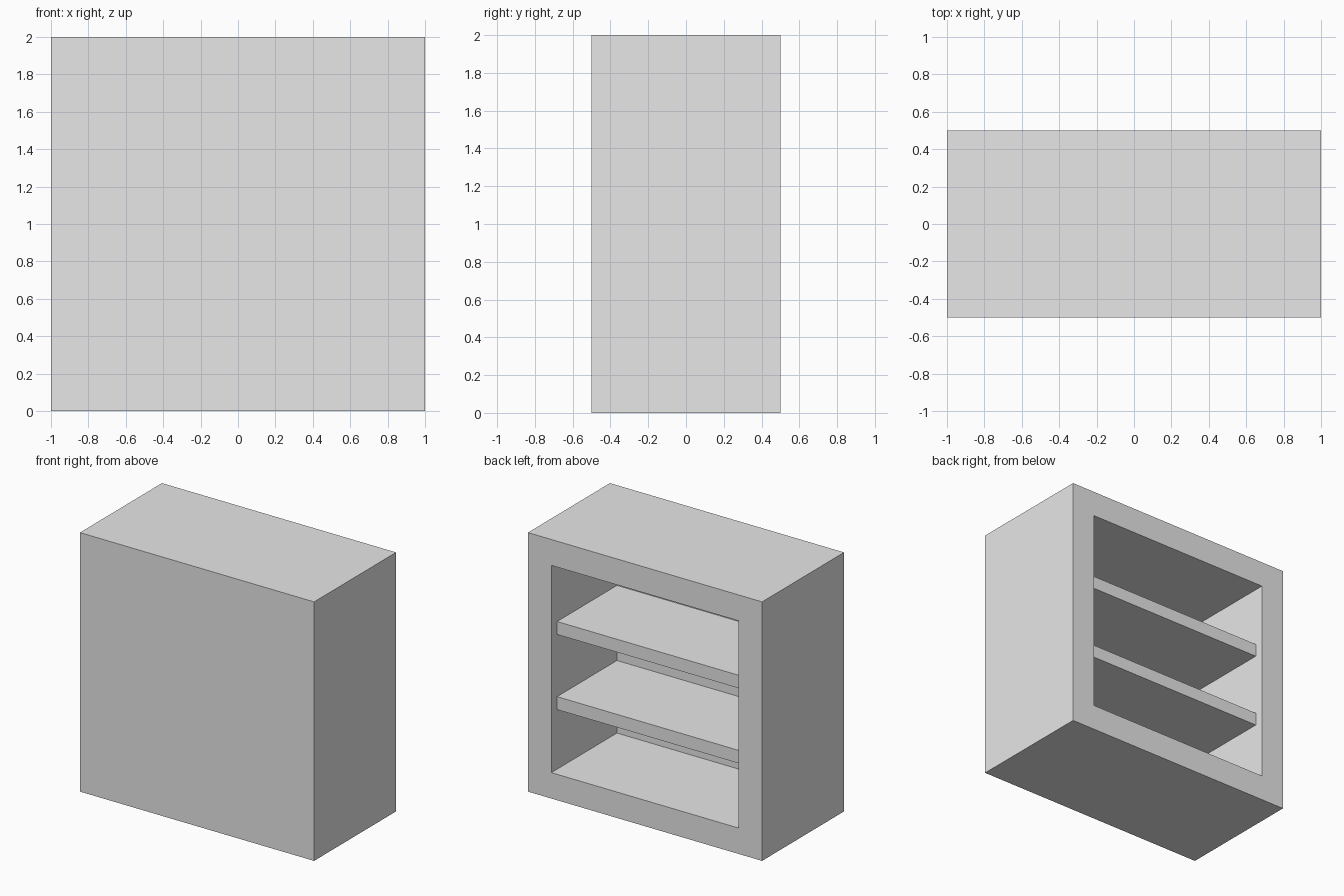
import bpy, bmesh
from mathutils import Vector

if "Cube" in bpy.data.objects:
    bpy.data.objects.remove(bpy.data.objects["Cube"], do_unlink=True)

WIDTH, DEPTH, HEIGHT = 2.0, 1.0, 2.0
WALL = 0.2
SHELF_THICK, SHELF_BACK = 0.1, 0.43
SHELF_CENTRES = {"lower_shelf": 0.71, "upper_shelf": 1.29}

# Single grey finish
grey = bpy.data.materials.new("plain_grey")
grey.use_nodes = True
colour = (0.8, 0.8, 0.8, 1.0)
grey.diffuse_color = colour
grey.node_tree.nodes["Principled BSDF"].inputs["Base Color"].default_value = colour


def box(bm, low, high):
    """Add a box spanning two opposite corners."""
    low, high = Vector(low), Vector(high)
    verts = bmesh.ops.create_cube(bm, size=1)["verts"]
    bmesh.ops.scale(bm, vec=high - low, verts=verts)
    bmesh.ops.translate(bm, vec=(low + high) / 2, verts=verts)


def finish(bm, name):
    """Turn the bmesh into a flat-shaded object."""
    bmesh.ops.recalc_face_normals(bm, faces=bm.faces)
    mesh = bpy.data.meshes.new(name)
    bm.to_mesh(mesh)
    bm.free()
    mesh.materials.append(grey)
    obj = bpy.data.objects.new(name, mesh)
    bpy.context.collection.objects.link(obj)
    return obj


# Cabinet: a box with its +y face inset and pushed in to form the recess
bm = bmesh.new()
box(bm, (-WIDTH / 2, -DEPTH / 2, 0), (WIDTH / 2, DEPTH / 2, HEIGHT))
opening = max(bm.faces, key=lambda f: f.calc_center_median().y)
bmesh.ops.inset_region(bm, faces=[opening], thickness=WALL, use_even_offset=True)
pushed = bmesh.ops.extrude_discrete_faces(bm, faces=[opening])["faces"][0]
bmesh.ops.translate(bm, vec=(0, WALL - DEPTH, 0), verts=pushed.verts)
finish(bm, "cabinet")

# Shelves, set back slightly from the opening
half = WIDTH / 2 - WALL
for name, z in SHELF_CENTRES.items():
    bm = bmesh.new()
    box(bm, (-half, WALL - DEPTH / 2, z - SHELF_THICK / 2),
        (half, SHELF_BACK, z + SHELF_THICK / 2))
    finish(bm, name)
